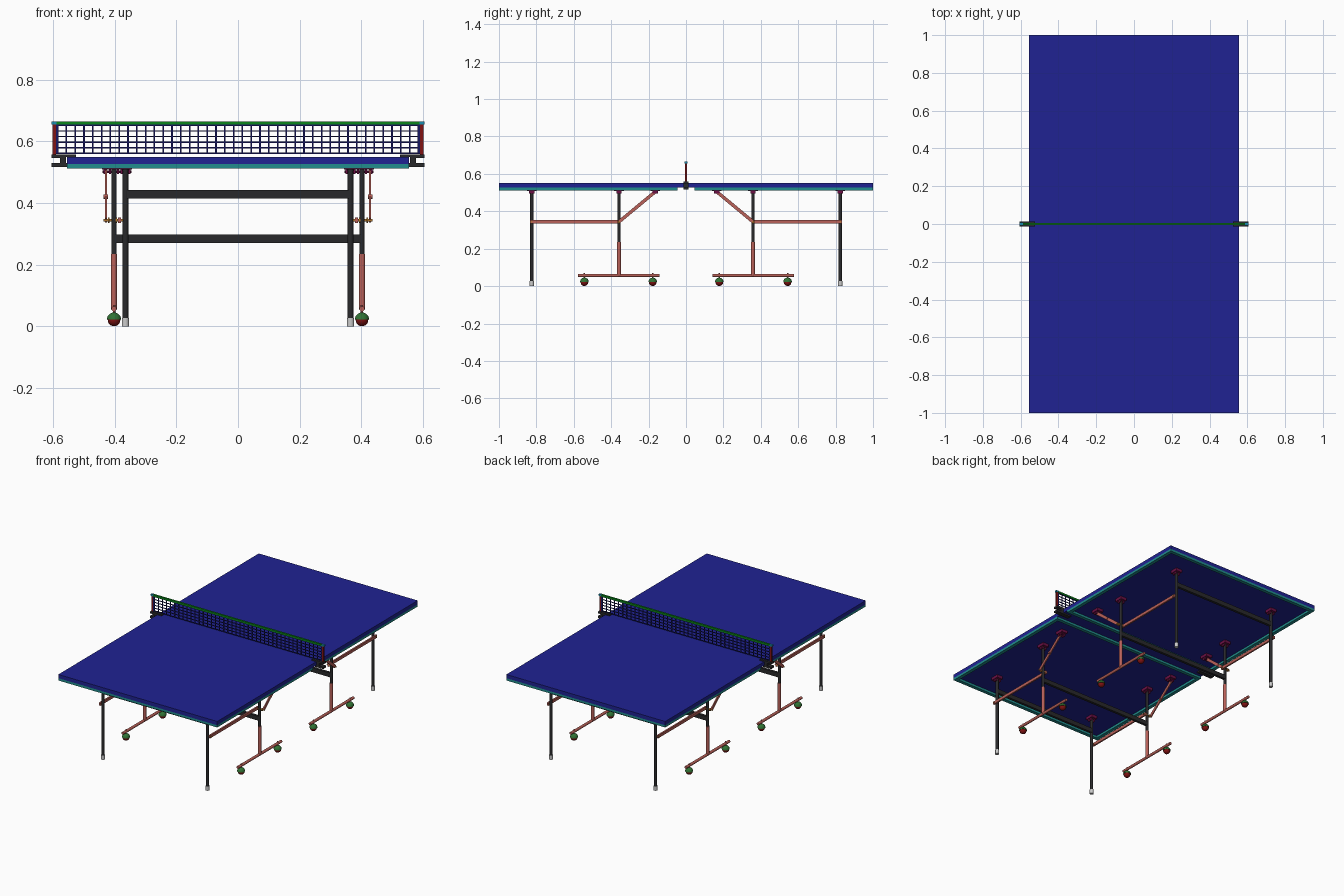
import bpy, bmesh, math
from mathutils import Vector, Matrix

if "Cube" in bpy.data.objects:
    bpy.data.objects.remove(bpy.data.objects["Cube"])

COLORS = {
    "blue": (0.014, 0.016, 0.29), "teal": (0.015, 0.27, 0.27), "black": (0.022, 0.022, 0.024),
    "salmon": (0.49, 0.12, 0.10), "green": (0.003, 0.24, 0.01), "red": (0.22, 0.006, 0.006),
    "magenta": (0.15, 0.005, 0.06), "gold": (0.48, 0.2, 0.03), "hood": (0.03, 0.17, 0.035),
    "cyan": (0.01, 0.28, 0.45), "navy": (0.008, 0.008, 0.12),
}
MATS = {}
for n, c in COLORS.items():
    MATS[n] = bpy.data.materials.new(n)
    MATS[n].diffuse_color = (*c, 1)


def box(bm, x, y, z):
    """Axis-aligned box from (min, max) pairs."""
    size = [b - a for a, b in (x, y, z)]
    mid = [(a + b) / 2 for a, b in (x, y, z)]
    m = Matrix.Translation(mid) @ Matrix.Diagonal((*size, 1))
    bmesh.ops.create_cube(bm, size=1, matrix=m)


def rod(bm, a, b, r, n=16):
    """Round rod between two points."""
    a, b = Vector(a), Vector(b)
    d = b - a
    m = Matrix.Translation((a + b) / 2) @ d.to_track_quat('Z', 'Y').to_matrix().to_4x4()
    bmesh.ops.create_cone(bm, cap_ends=True, segments=n, radius1=r, radius2=r,
                          depth=d.length, matrix=m)


def flat_bar(bm, x, a, b, w, t):
    """Flat bar in a plane of constant x, between (y, z) points a and b."""
    dy, dz = b[0] - a[0], b[1] - a[1]
    m = (Matrix.Translation((x, (a[0] + b[0]) / 2, (a[1] + b[1]) / 2))
         @ Matrix.Rotation(math.atan2(dz, dy), 4, 'X')
         @ Matrix.Diagonal((t, math.hypot(dy, dz), w, 1)))
    bmesh.ops.create_cube(bm, size=1, matrix=m)


def ball(bm, c, r, half=False):
    m = Matrix.Translation(c)
    g = bmesh.ops.create_uvsphere(bm, u_segments=20, v_segments=12, radius=r, matrix=m)
    if half:
        low = [v for v in g['verts'] if v.co.z < c[2] - 1e-4]
        bmesh.ops.delete(bm, geom=low, context='VERTS')
        rim = [e for e in bm.edges if e.is_boundary]
        bmesh.ops.holes_fill(bm, edges=rim)


def part(name, color, build, mirror=(False, False), smooth=False):
    """Make one object, mirrored over x and/or y."""
    bm = bmesh.new()
    build(bm)
    me = bpy.data.meshes.new(name)
    bm.to_mesh(me)
    bm.free()
    ob = bpy.data.objects.new(name, me)
    bpy.context.collection.objects.link(ob)
    if color:
        me.materials.append(MATS[color])
    if any(mirror):
        mod = ob.modifiers.new("mirror", 'MIRROR')
        mod.use_axis = (*mirror, False)
        mod.use_mirror_merge = False
    if smooth:
        bpy.context.view_layer.objects.active = ob
        ob.select_set(True)
        bpy.ops.object.shade_smooth_by_angle()
        ob.select_set(False)
    return ob


XY, X, Y = (True, True), (True, False), (False, True)
LX, LY = 0.365, 0.825      # outer legs
WX, WY = 0.402, 0.358      # wheeled legs
DX, DY = 0.428, 0.165      # folding brace

# Playing surface
part("table_top", "blue", lambda bm: box(bm, (-.555, .555), (-1, 1), (.526, .55)))


# Frame under each half
def frame(bm):
    z = (.512, .527)
    for y in ((.045, .067), (.978, 1)):
        box(bm, (-.555, .555), y, z)
    for s in (-1, 1):
        box(bm, tuple(sorted((s * .555, s * .533))), (.067, .978), z)


part("apron_frame", "teal", frame, Y)

# Outer legs, feet and cross bar
part("outer_leg", "black", lambda bm: rod(bm, (LX, LY, .02), (LX, LY, .508), .0092), XY, True)
part("foot", None, lambda bm: rod(bm, (LX, LY, 0), (LX, LY, .027), .0118), XY, True)
part("outer_cross_bar", "black",
     lambda bm: box(bm, (-LX, LX), (LY - .008, LY + .008), (.415, .443)), Y)

# Wheeled legs with T-shaped base
part("wheel_leg_upper", "black", lambda bm: rod(bm, (WX, WY, .23), (WX, WY, .508), .0085), XY, True)
part("inner_cross_bar", "black",
     lambda bm: box(bm, (-WX, WX), (WY - .008, WY + .008), (.271, .298)), Y)


def t_base(bm):
    rod(bm, (WX, WY, .055), (WX, WY, .235), .0102)
    rod(bm, (WX, .143, .057), (WX, .577, .057), .0085)


part("wheel_leg_base", "salmon", t_base, XY, True)


# Casters
def casters(f):
    return lambda bm: [f(bm, y) for y in (.178, .543)]


part("caster_wheel", "red", casters(lambda bm, y: ball(bm, (WX, y, .021), .0205)), XY, True)
part("caster_hood", "hood", casters(lambda bm, y: ball(bm, (WX, y, .022), .0232, True)), XY, True)
part("caster_stem", "salmon",
     casters(lambda bm, y: rod(bm, (WX, y, .04), (WX, y, .069), .004)), XY, True)

# Horizontal strut and diagonal folding brace
part("side_strut", "salmon",
     lambda bm: flat_bar(bm, .384, (WY - .008, .344), (LY + .008, .344), .018, .01), XY)
part("folding_brace", "salmon",
     lambda bm: flat_bar(bm, DX, (WY, .344), (DY, .504), .018, .007), XY)


# Hinge pins
def pins(bm):
    rod(bm, (.372, WY, .344), (.436, WY, .344), .004)
    for x in (.392, .416):
        rod(bm, (x, WY, .344), (x + .006, WY, .344), .009)
    rod(bm, (LX, LY, .344), (.392, LY, .344), .004)


part("hinge_pin", "gold", pins, XY, True)
part("brace_joint_pin", "salmon",
     lambda bm: rod(bm, (.421, .266, .42), (.436, .266, .42), .007), XY, True)


# Mounting brackets under the top
def brackets(bm):
    for x, y in ((LX, LY), (WX, WY), (DX - .008, DY)):
        box(bm, (x - .021, x + .021), (y - .026, y + .026), (.508, .526))
        for s in (-1, 1):
            box(bm, (x + s * .013 - .003, x + s * .013 + .003), (y - .014, y + .014), (.494, .509))
        rod(bm, (x - .02, y, .501), (x + .02, y, .501), .004, 10)


part("mounting_bracket", "magenta", brackets, XY)


# Net clamps
def clamp(bm):
    box(bm, (.525, .605), (-.014, .014), (.549, .558))
    box(bm, (.575, .605), (-.014, .014), (.546, .55))
    box(bm, (.5, .605), (-.014, .014), (.517, .530))
    box(bm, (.557, .577), (-.014, .014), (.528, .55))


part("net_clamp", "black", clamp, X)

# Net posts, caps and top tape
part("net_post", "red", lambda bm: box(bm, (.590, .602), (-.005, .005), (.557, .656)), X)
part("net_post_cap", "cyan", lambda bm: box(bm, (.588, .605), (-.007, .007), (.655, .665)), X)
part("net_tape", "green", lambda bm: box(bm, (-.589, .589), (-.006, .006), (.654, .665)))


# Net mesh
def net(bm):
    n, w, x0, z0, z1 = 41, .0026, .585, .561, .652
    for i in range(n + 1):
        x = -x0 + 2 * x0 * i / n
        box(bm, (x - w, x + w), (-.002, .002), (z0 - w, z1 + w))
    for j in range(6):
        z = z0 + (z1 - z0) * j / 5
        box(bm, (-x0, x0), (-.0019, .0019), (z - w * .8, z + w * .8))
    for s in (-1, 1):
        box(bm, tuple(sorted((s * .583, s * .591))), (-.003, .003), (z0 - w, z1 + w))


part("net", "navy", net)

for m in bpy.data.materials:
    if m.users and not m.is_grease_pencil:
        m.use_nodes = True
        m.node_tree.nodes["Principled BSDF"].inputs["Base Color"].default_value = m.diffuse_color
